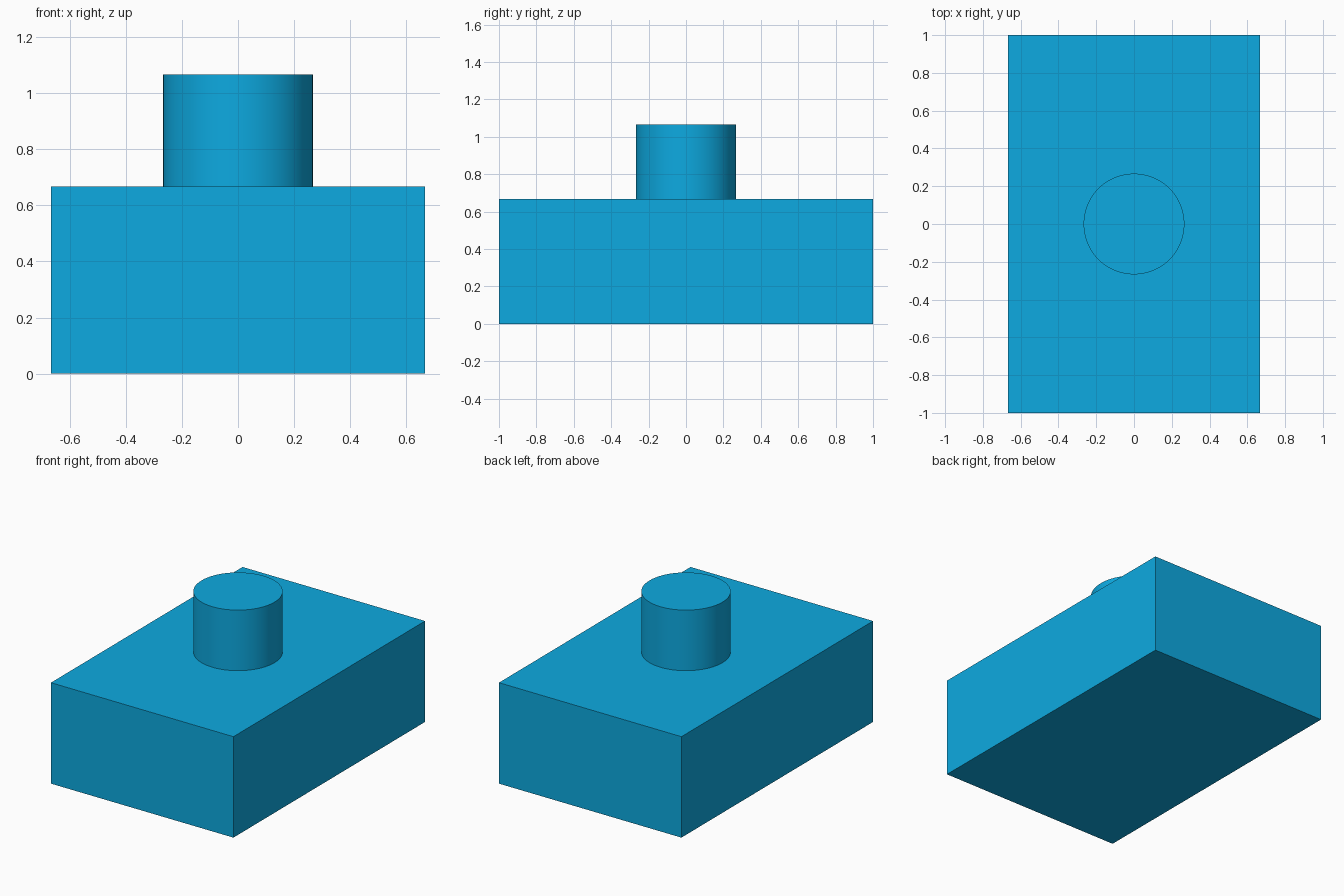
import bpy
import math

if "Cube" in bpy.data.objects:
    bpy.data.objects.remove(bpy.data.objects["Cube"])

W, D, H = 4 / 3, 2.0, 2 / 3        # block size
R, PEG_H = 0.267, 0.4              # peg radius and height

blue = bpy.data.materials.new("blue")
blue.diffuse_color = (0.004, 0.4, 0.75, 1)
blue.use_nodes = True
blue.node_tree.nodes["Principled BSDF"].inputs["Base Color"].default_value = blue.diffuse_color

# Block
bpy.ops.mesh.primitive_cube_add(size=1, location=(0, 0, H / 2))
block = bpy.context.object
block.name = "block"
block.scale = (W, D, H)
bpy.ops.object.transform_apply(location=False, rotation=False, scale=True)
block.data.materials.append(blue)

# Round peg standing on the block
bpy.ops.mesh.primitive_cylinder_add(vertices=64, radius=R, depth=PEG_H,
                                    location=(0, 0, H + PEG_H / 2))
peg = bpy.context.object
peg.name = "peg"
peg.data.materials.append(blue)
bpy.ops.object.shade_smooth_by_angle(angle=math.radians(30))
